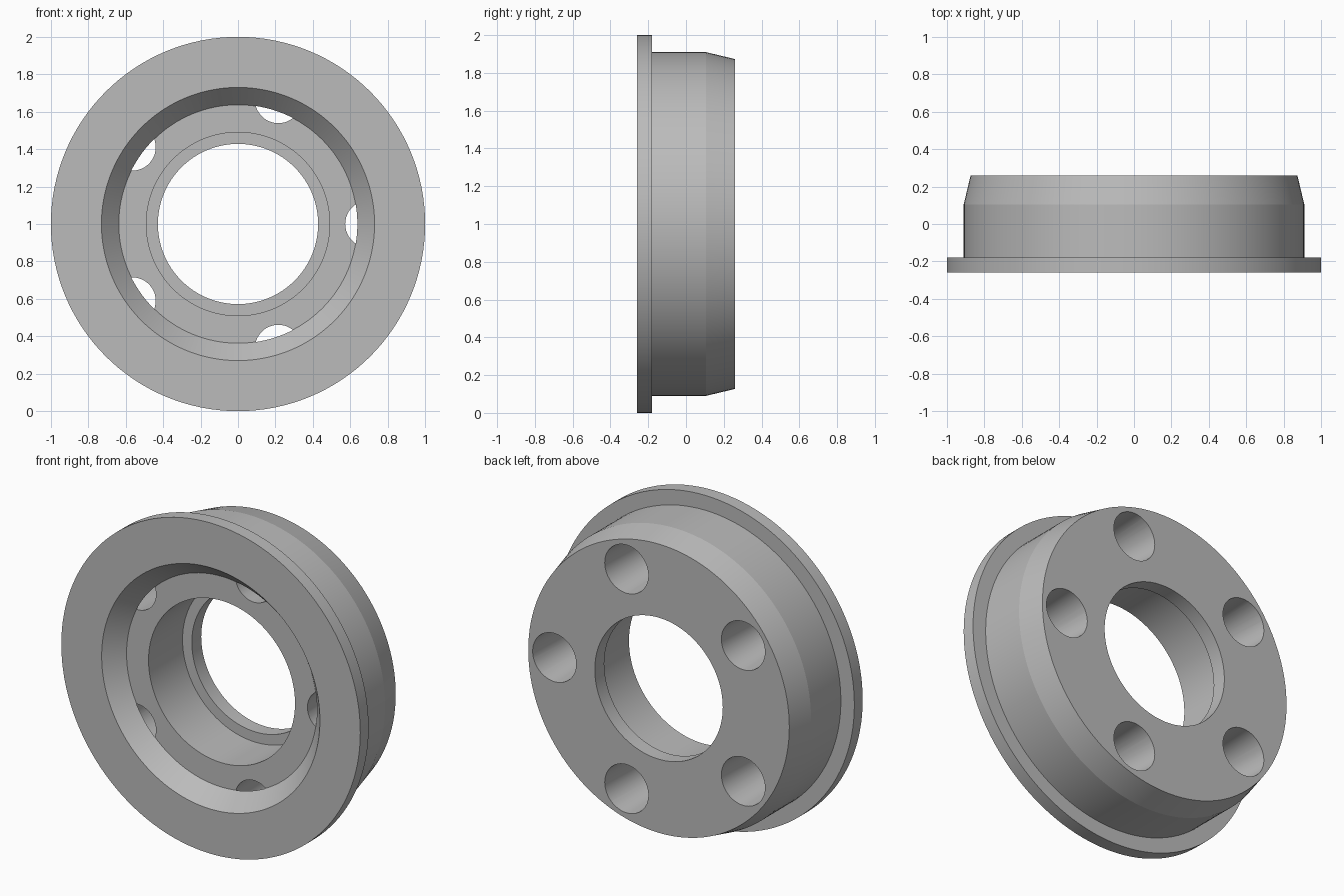
import bpy, bmesh, math
from mathutils import Matrix, Vector

cube = bpy.data.objects.get("Cube")
if cube:
    bpy.data.objects.remove(cube, do_unlink=True)

SEGMENTS = 128
FLOOR_Y = -0.155      # bottom of the front recess
BACK_Y = 0.26
CENTRE = Vector((0, 0, 1))

metal = bpy.data.materials.new("plain_grey")
metal.use_nodes = True
grey = (0.5, 0.5, 0.5, 1)
metal.diffuse_color = grey
metal.node_tree.nodes["Principled BSDF"].inputs["Base Color"].default_value = grey


def lathe(name, profile, origin=CENTRE, steps=SEGMENTS, closed=True):
    """Revolve (radius, y) points around an axis parallel to y."""
    bm = bmesh.new()
    rings = []
    for i in range(steps):
        a = 2 * math.pi * i / steps
        rings.append([bm.verts.new(origin + Vector((r * math.cos(a), y, r * math.sin(a))))
                      for r, y in profile])
    n = len(profile)
    for i in range(steps):
        a, b = rings[i], rings[(i + 1) % steps]
        for j in range(n if closed else n - 1):
            k = (j + 1) % n
            bm.faces.new((a[j], a[k], b[k], b[j]))
    if not closed:
        for end in (0, -1):
            bm.faces.new([ring[end] for ring in rings])
    bmesh.ops.recalc_face_normals(bm, faces=bm.faces)
    mesh = bpy.data.meshes.new(name)
    bm.to_mesh(mesh)
    bm.free()
    mesh.materials.append(metal)
    obj = bpy.data.objects.new(name, mesh)
    bpy.context.collection.objects.link(obj)
    return obj


# Flanged ring: outer flange, tapered body, lipped bore, conical front recess
ring = lathe("flanged_ring", [
    (1.0, -0.26), (1.0, -0.18), (0.91, -0.18), (0.91, 0.105), (0.873, BACK_Y),
    (0.428, BACK_Y), (0.428, 0.17), (0.49, 0.17),
    (0.49, FLOOR_Y), (0.637, FLOOR_Y), (0.73, -0.26)])

# Five tapered bolt holes, widening to the back and ending level with the recess
bpy.context.view_layer.objects.active = ring
ring.select_set(True)
for i in range(5):
    place = CENTRE + Matrix.Rotation(i * math.tau / 5, 3, "Y") @ Vector((0.698, 0, 0))
    cutter = lathe("bolt_hole_cutter", [(0.125, FLOOR_Y - 0.001), (0.147, BACK_Y + 0.02)],
                   place, 48, False)
    cutter.hide_render = True
    cut = ring.modifiers.new("bolt_hole", "BOOLEAN")
    cut.operation = "DIFFERENCE"
    cut.solver = "EXACT"
    cut.object = cutter
    bpy.ops.object.modifier_apply(modifier=cut.name)
    bpy.data.objects.remove(cutter, do_unlink=True)

# Smooth walls with crisp rims
bpy.ops.object.shade_smooth_by_angle(angle=math.radians(12))
